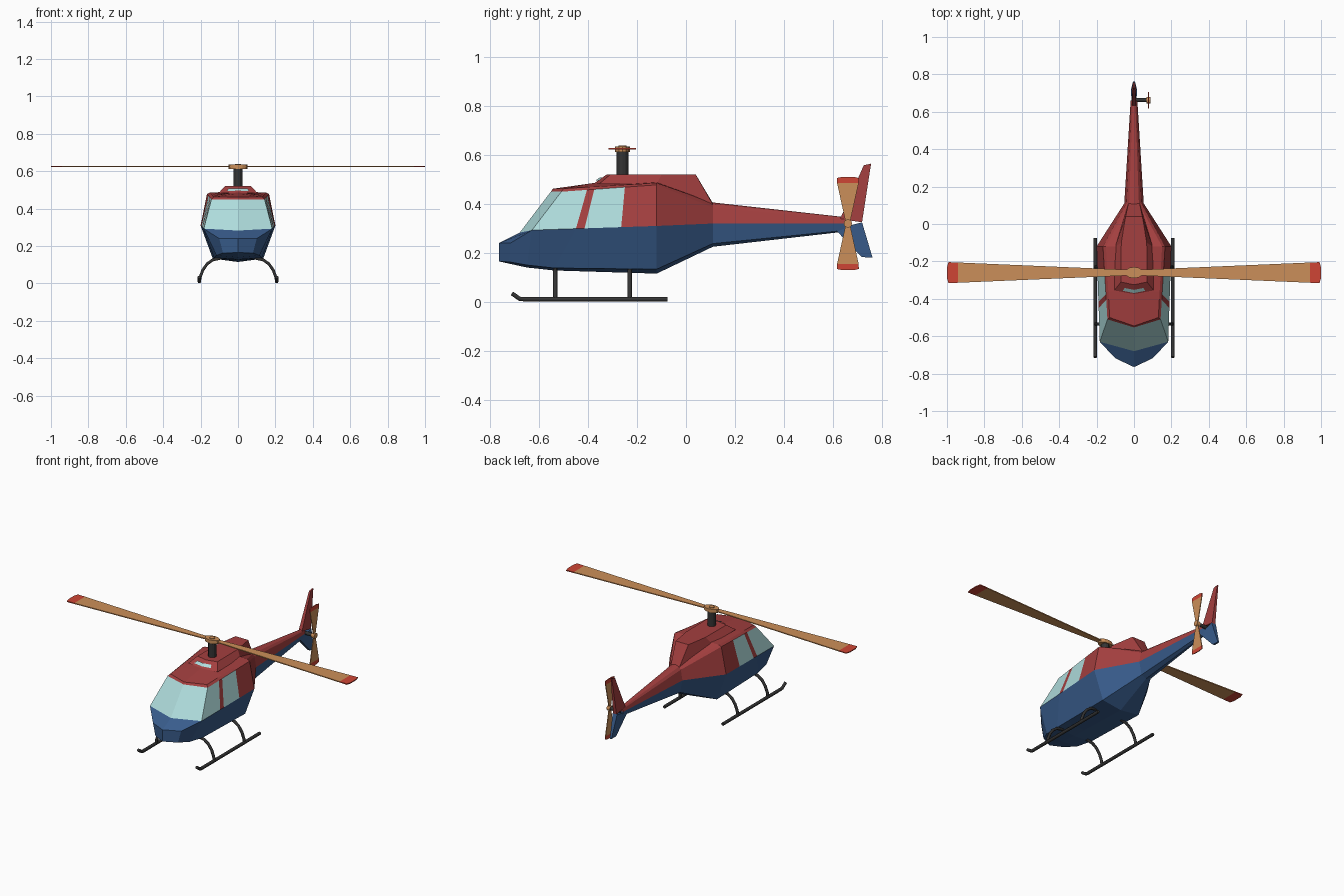
import bpy, bmesh, math
from mathutils import Matrix, Vector

if "Cube" in bpy.data.objects:
    bpy.data.objects.remove(bpy.data.objects["Cube"])


def mat(name, r, g, b):
    m = bpy.data.materials.new(name)
    m.diffuse_color = (r, g, b, 1)
    m.use_nodes = True
    m.node_tree.nodes["Principled BSDF"].inputs["Base Color"].default_value = m.diffuse_color
    return m


RED = mat("dark_red_paint", 0.37, 0.05, 0.05)
BLUE = mat("navy_blue_paint", 0.04, 0.107, 0.26)
GLASS = mat("pale_glass", 0.43, 0.72, 0.72)
TAN = mat("tan_blade", 0.60, 0.275, 0.10)
TIP = mat("blade_tip_red", 0.62, 0.06, 0.035)
DARK = mat("dark_metal", 0.034, 0.034, 0.034)


def build(name, faces, mats, mirror=False):
    """faces: list of (points, material index)"""
    bm = bmesh.new()
    for pts, mi in faces:
        f = bm.faces.new([bm.verts.new(p) for p in pts])
        f.material_index = mi
    if mirror:
        bmesh.ops.mirror(bm, geom=bm.verts[:] + bm.edges[:] + bm.faces[:],
                         matrix=Matrix(), merge_dist=-1, axis='X')
    bmesh.ops.remove_doubles(bm, verts=bm.verts[:], dist=0.0005)
    bmesh.ops.recalc_face_normals(bm, faces=bm.faces[:])
    me = bpy.data.meshes.new(name)
    bm.to_mesh(me)
    bm.free()
    for m in mats:
        me.materials.append(m)
    ob = bpy.data.objects.new(name, me)
    bpy.context.collection.objects.link(ob)
    return ob


def rail(keys, y):
    """point on a lengthwise rail of (y, x, z) keys"""
    for (y0, x0, z0), (y1, x1, z1) in zip(keys, keys[1:]):
        if y <= y1:
            break
    t = (y - y0) / (y1 - y0)
    return (x0 + (x1 - x0) * t, y, z0 + (z1 - z0) * t)


# fuselage and tail boom: rails keel, chine, waist, shoulder, roof edge, ridge
RAILS = [
    [(-.65, 0, .14), (-.54, 0, .128), (-.12, 0, .115), (.11, 0, .225), (.66, 0, .288)],
    [(-.65, .115, .15), (-.54, .128, .138), (-.12, .135, .133), (.11, .035, .238), (.66, .010, .293)],
    [(-.63, .183, .293), (-.12, .2, .31), (.11, .052, .32), (.66, .018, .32)],
    [(-.51, .142, .45), (-.12, .166, .478), (.11, .04, .385), (.66, .012, .335)],
    [(-.50, .130, .463), (-.12, .150, .486), (.11, .026, .40), (.66, .007, .342)],
    [(-.545, 0, .462), (-.36, 0, .488), (-.12, 0, .492), (.11, 0, .406), (.66, 0, .345)],
]
STATIONS = [(-.65, -.65, -.63, -.51, -.50, -.545),
            (-.54, -.54, -.45, -.405, -.40, -.40),
            (-.45, -.45, -.415, -.375, -.36, -.36),
            (-.27, -.27, -.265, -.25, -.25, -.25),
            (-.12,) * 6, (.11,) * 6, (.66,) * 6]
rings = [[rail(r, y) for r, y in zip(RAILS, s)] for s in STATIONS]
faces = []
for i, (a, b) in enumerate(zip(rings, rings[1:])):
    for j in range(5):
        colour = 1 if j < 2 else 2 if j == 2 and i in (0, 2) else 0
        faces.append(([a[j], b[j], b[j + 1], a[j + 1]], colour))
end = rings[-1]
faces += [(end[:3] + [(0, .66, .32)], 1), ([(0, .66, .32)] + end[2:], 0)]
# nose and windshield
keel, chine, waist, shoulder, roof, ridge = rings[0]
cowl, brow = (0, -.68, .283), (0, -.553, .45)
n0, n1, l0, l1 = (0, -.765, .24), (.10, -.718, .24), (0, -.765, .165), (.08, -.722, .163)
faces += [([cowl, waist, shoulder, brow], 2), ([brow, shoulder, roof, ridge], 0),
          ([n0, n1, waist, cowl], 1), ([l0, l1, n1, n0], 1),
          ([l1, chine, waist, n1], 1), ([l0, l1, chine, keel], 1)]
build("fuselage", faces, [RED, BLUE, GLASS], True)

# engine housing on the roof
base = [(.105, -.355, .482), (.10, -.12, .482), (.03, .11, .398)]
top = [(.07, -.31, .52), (.068, -.10, .52), (.045, .04, .52)]
cb = [(0, -.375, .485), (0, -.12, .48), (0, .11, .403)]
ct = [(0, -.325, .52), (0, -.10, .52), (0, .04, .52)]
faces = [([base[0], top[0], ct[0], cb[0]], 0), ([base[2], top[2], ct[2], cb[2]], 0)]
for i in range(2):
    faces += [([base[i], base[i + 1], top[i + 1], top[i]], 0),
              ([top[i], top[i + 1], ct[i + 1], ct[i]], 0),
              ([base[i], base[i + 1], cb[i + 1], cb[i]], 0)]
build("engine_housing", faces, [RED], True)
# air intake plate on the housing front
build("intake", [([(0, -.369, .496), (.06, -.357, .495), (.05, -.342, .508), (0, -.352, .509)], 0)],
      [GLASS], True)


# fins: tapered slabs given as (y, z, half thickness)
def fin(name, pts, m):
    left = [(-t, y, z) for y, z, t in pts]
    right = [(t, y, z) for y, z, t in pts]
    fs = [(left, 0), (right, 0)]
    for i in range(4):
        k = (i + 1) % 4
        fs.append(([left[i], left[k], right[k], right[i]], 0))
    build(name, fs, [m])


fin("upper_fin", [(.63, .338, .012), (.72, .325, .012), (.757, .565, .004), (.727, .558, .006)], RED)
fin("lower_fin", [(.61, .296, .012), (.72, .325, .016), (.763, .18, .005), (.718, .183, .008)], BLUE)


# rotors
def cylinder(name, loc, r, h, m, axis='Z', scale=(1, 1), sides=12):
    bm = bmesh.new()
    bmesh.ops.create_cone(bm, cap_ends=True, segments=sides, radius1=r, radius2=r, depth=h)
    bmesh.ops.scale(bm, vec=(scale[0], scale[1], 1), verts=bm.verts)
    if axis == 'X':
        bmesh.ops.rotate(bm, matrix=Matrix.Rotation(math.pi / 2, 3, 'Y'), verts=bm.verts)
    bmesh.ops.translate(bm, vec=Vector(loc), verts=bm.verts)
    me = bpy.data.meshes.new(name)
    bm.to_mesh(me)
    bm.free()
    me.materials.append(m)
    bpy.context.collection.objects.link(bpy.data.objects.new(name, me))


def rotor(name, length, outline, thick, loc, rot):
    """two mirrored blades along x; outline of (distance, half width), last span is the tip"""
    fs = []
    for i, ((u, w), (v, q)) in enumerate(zip(outline, outline[1:])):
        fs.append(([(u, -w, 0), (v, -q, 0), (v, q, 0), (u, w, 0)], int(i == len(outline) - 2)))
    v, q = outline[-1]
    fs.append(([(v, -q, 0), (length, -q * .5, 0), (length, q * .5, 0), (v, q, 0)], 1))
    ob = build(name, fs, [TAN, TIP], True)
    ob.location, ob.rotation_euler = loc, rot
    mod = ob.modifiers.new("thickness", 'SOLIDIFY')
    mod.thickness, mod.offset = thick, 0


cylinder("rotor_mast", (0, -.26, .56), .024, .12, DARK)
cylinder("rotor_hub", (0, -.26, .624), .03, .022, TAN, scale=(1.65, 1))
cylinder("rotor_cap", (0, -.26, .636), .016, .008, TAN)
rotor("main_rotor", 1.0, [(0, .014), (.05, .016), (.94, .054), (.992, .056)], .006,
      (0, -.26, .625), (0, 0, 0))
cylinder("tail_rotor_shaft", (.036, .662, .32), .011, .075, DARK, 'X')
cylinder("tail_rotor_hub", (.077, .662, .32), .017, .022, TAN, 'X')
rotor("tail_rotor", .191, [(0, .011), (.015, .011), (.165, .044), (.186, .045)], .005,
      (.077, .662, .32), (0, math.pi / 2, 0))


# landing gear
def tube(name, path, r):
    cu = bpy.data.curves.new(name, 'CURVE')
    cu.dimensions = '3D'
    cu.bevel_depth, cu.bevel_resolution, cu.use_fill_caps = r, 1, True
    sp = cu.splines.new('POLY')
    sp.points.add(len(path) - 1)
    for p, c in zip(sp.points, path):
        p.co = (*c, 1)
    tmp = bpy.data.objects.new(name + "_path", cu)
    bpy.context.collection.objects.link(tmp)
    me = bpy.data.meshes.new_from_object(tmp.evaluated_get(bpy.context.evaluated_depsgraph_get()))
    bpy.data.objects.remove(tmp)
    me.materials.clear()
    me.materials.append(DARK)
    bpy.context.collection.objects.link(bpy.data.objects.new(name, me))


for side, s in (("left", -1), ("right", 1)):
    tube(side + "_skid", [(s * .207, y, z) for y, z in
                          ((-.712, .034), (-.68, .012), (-.66, .01), (-.075, .01))], .010)
    for end_name, y in (("front", -.535), ("rear", -.23)):
        tube(f"{side}_{end_name}_strut", [(s * x, y, z) for x, z in
             ((.09, .136), (.135, .126), (.165, .105), (.188, .072), (.202, .035), (.206, .01))], .009)
